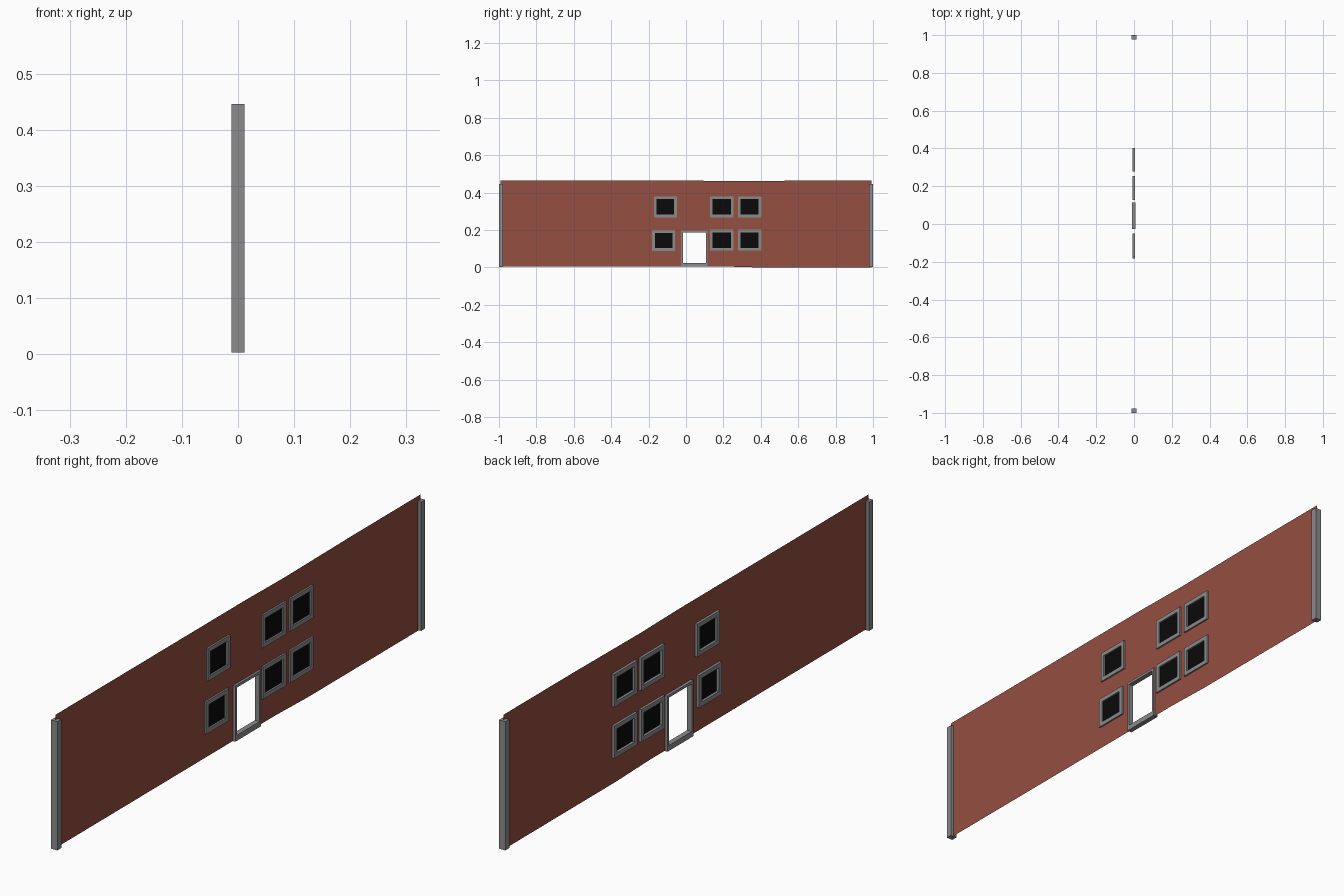
import bpy, bmesh

if "Cube" in bpy.data.objects:
    bpy.data.objects.remove(bpy.data.objects["Cube"])


def material(name, rgb):
    m = bpy.data.materials.new(name)
    m.diffuse_color = (*rgb, 1)
    m.use_nodes = True
    m.node_tree.nodes["Principled BSDF"].inputs["Base Color"].default_value = m.diffuse_color
    return m


BRICK = material("brick red", (0.30, 0.077, 0.053))
STONE = material("stone grey", (0.26, 0.26, 0.26))
GLASS = material("black glass", (0.003, 0.003, 0.003))


def finish(name, bm, mat):
    me = bpy.data.meshes.new(name)
    bm.to_mesh(me)
    bm.free()
    me.materials.append(mat)
    ob = bpy.data.objects.new(name, me)
    bpy.context.collection.objects.link(ob)
    return ob


def box(name, x0, x1, y0, y1, z0, z1, mat):
    bm = bmesh.new()
    bmesh.ops.create_cube(bm, size=1)
    for v in bm.verts:
        v.co = (x1 if v.co.x > 0 else x0, y1 if v.co.y > 0 else y0, z1 if v.co.z > 0 else z0)
    return finish(name, bm, mat)


def frame(name, x0, x1, outer, inner):
    """Rectangular ring in the wall plane, given depth."""
    bm = bmesh.new()

    def ring(x, r):
        y0, y1, z0, z1 = r
        return [bm.verts.new((x, y, z)) for y, z in ((y0, z0), (y1, z0), (y1, z1), (y0, z1))]

    loops = [ring(x1, outer), ring(x1, inner), ring(x0, inner), ring(x0, outer)]
    for i in range(4):
        a, b = loops[i], loops[(i + 1) % 4]
        for k in range(4):
            n = (k + 1) % 4
            bm.faces.new((a[k], a[n], b[n], b[k]))
    bmesh.ops.recalc_face_normals(bm, faces=bm.faces)
    return finish(name, bm, STONE)


# openings: y0, y1, z0, z1 (outside of the frames)
windows = [
    (-0.172, -0.049, 0.267, 0.380), (-0.182, -0.058, 0.088, 0.200),
    (0.127, 0.255, 0.267, 0.380), (0.277, 0.403, 0.267, 0.380),
    (0.127, 0.255, 0.090, 0.202), (0.277, 0.403, 0.090, 0.202),
]
door = (-0.026, 0.115, 0.004, 0.196)


def inset(r, side, bottom):
    return (r[0] + side, r[1] - side, r[2] + bottom, r[3] - side)


W = 0.015
panes = [inset(r, W, W) for r in windows]
door_hole = inset(door, 0.009, 0.019)


# wall: a thin sheet with holes and slightly uneven top and bottom edges
def profile(points, y):
    for (a, za), (b, zb) in zip(points, points[1:]):
        if y <= b:
            return za + (zb - za) * max(0, y - a) / (b - a)
    return points[-1][1]


TOP = [(-1, 0.464), (0.04, 0.464), (0.25, 0.461), (0.62, 0.464), (1, 0.464)]
BOTTOM = [(-1, 0.005), (0.20, 0.005), (0.38, 0.0), (1, 0.0)]
holes = panes + [door_hole]
ys = sorted({-0.993, 0.993, 0.04, 0.2, 0.25, 0.38, 0.62} | {y for h in holes for y in h[:2]})
zs = [0.0] + sorted({z for h in holes for z in h[2:]}) + [0.464]
bm = bmesh.new()
grid = [[bm.verts.new((0, y, profile(BOTTOM, y) if j == 0 else
                       profile(TOP, y) if j == len(zs) - 1 else z))
         for j, z in enumerate(zs)] for y in ys]
for i in range(len(ys) - 1):
    for j in range(len(zs) - 1):
        cy, cz = (ys[i] + ys[i + 1]) / 2, (zs[j] + zs[j + 1]) / 2
        if not any(h[0] < cy < h[1] and h[2] < cz < h[3] for h in holes):
            bm.faces.new((grid[i][j], grid[i + 1][j], grid[i + 1][j + 1], grid[i][j + 1]))
finish("brick_wall", bm, BRICK)

# windows: frame plus glass sheet
for n, (outer, pane) in enumerate(zip(windows, panes), 1):
    frame(f"window_frame_{n}", -0.009, 0.006, outer, pane)
    bm = bmesh.new()
    y0, y1, z0, z1 = pane
    bm.faces.new([bm.verts.new((0, y, z)) for y, z in ((y0, z0), (y1, z0), (y1, z1), (y0, z1))])
    finish(f"window_glass_{n}", bm, GLASS)

# open doorway with a taller sill
frame("door_frame", -0.010, 0.008, door, door_hole)

# end posts
box("left_post", -0.012, 0.012, -1.0, -0.978, 0.003, 0.446, STONE)
box("right_post", -0.012, 0.012, 0.978, 1.0, 0.003, 0.446, STONE)
